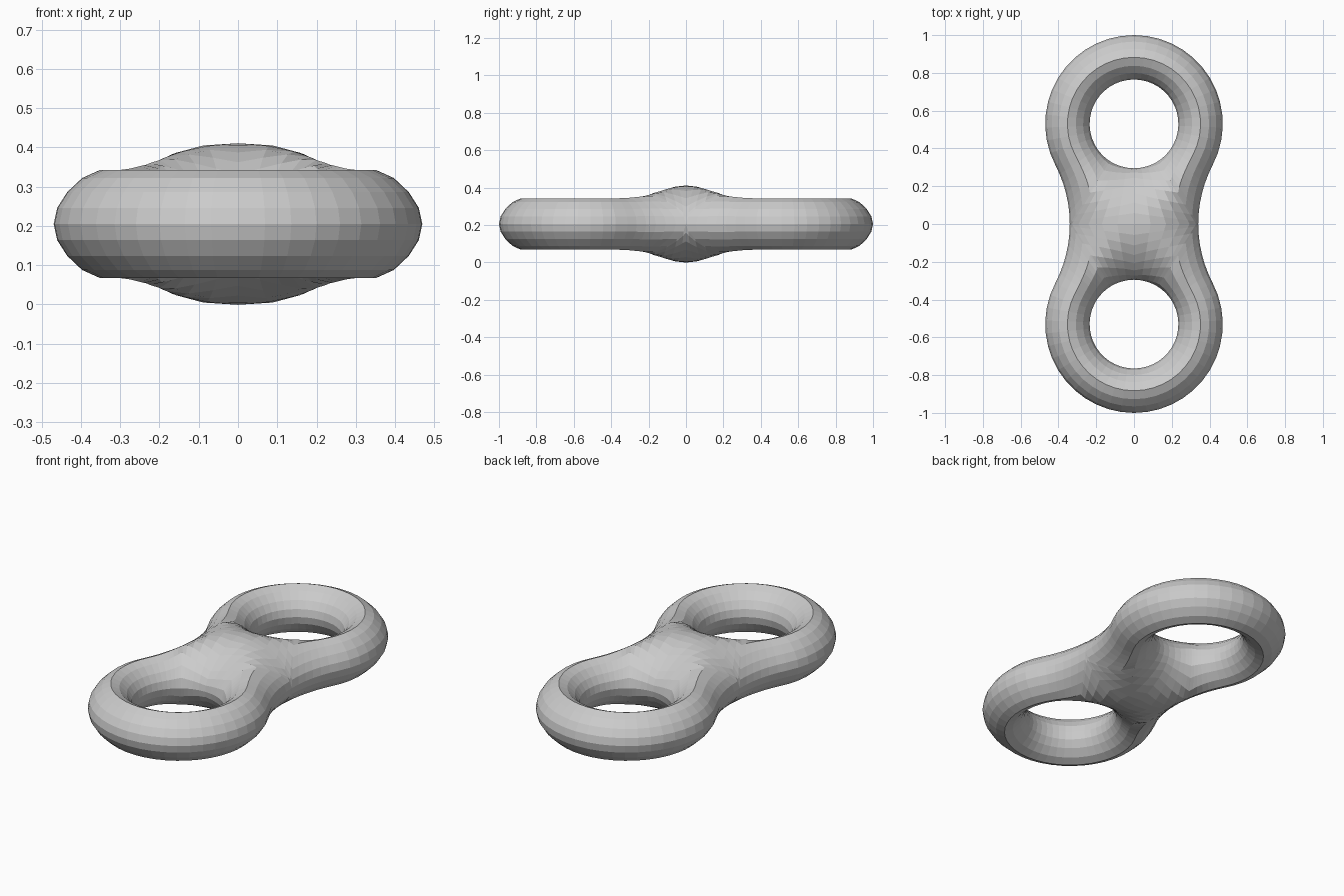
import bpy, bmesh
from math import sin, cos, pi, atan2, hypot, sqrt

if "Cube" in bpy.data.objects:
    bpy.data.objects.remove(bpy.data.objects["Cube"])

CY, R_OUT, R_IN = 0.53, 0.47, 0.235      # ring centre, outer and hole radius
WAIST = 0.34                             # half width at the waist
FX, FR = 1.015, 0.675                    # centre and radius of the concave side arc
HALF_H = 0.205                           # half thickness at the centre
STEPS = 8                                # faces over the top half of the tube
TAN = atan2(CY, FX)


def half_height(x, y):
    """Blend distances to the holes and outline into a rounded thickness."""
    d = [hypot(x, y - CY) - R_IN, hypot(x, y + CY) - R_IN]
    if y < CY - abs(x) * CY / FX:
        d += [hypot(x - FX, y) - FR, hypot(x + FX, y) - FR]
    else:
        d.append(R_OUT - hypot(x, y - CY))
    if min(d) < 1e-5:
        return 0.0
    r = sum(v ** -4 for v in d) ** -0.25
    return sqrt(0.191 * r)


# Outer ends of the rays for one quarter: end arc, concave side, then midline
outer = []
for i in range(15):
    a = pi / 2 - (pi / 2 + TAN) * i / 14
    outer.append((R_OUT * cos(a), CY + R_OUT * sin(a), 0))
for i in range(1, 7):
    a = pi - TAN + TAN * i / 6
    outer.append((FX + FR * cos(a), FR * sin(a), 0))
outer[-1] = (WAIST, 0, 0)
for i in range(1, 7):
    x = WAIST * cos(pi / 2 * i / 6)
    outer.append((x, 0, 1 - x / WAIST))
outer[0] = (0, CY + R_OUT, 0)
outer[-1] = (0, 0, 1)

# One eighth of the body, lofted from the hole edge to the outline
bm = bmesh.new()
rows = []
for ox, oy, w in outer:
    a = atan2(oy - CY, ox)
    ix, iy = R_IN * cos(a), CY + R_IN * sin(a)
    row = []
    for j in range(STEPS + 1):
        t = j / STEPS
        s = (1 - w) * 0.5 * (1 - cos(pi * t)) + w * (1 - cos(pi / 2 * t))
        x, y = ix + (ox - ix) * s, iy + (oy - iy) * s
        edge = j == 0 or (j == STEPS and w == 0)
        row.append(bm.verts.new((x, y, 0 if edge else half_height(x, y))))
    rows.append(row)
for p, q in zip(rows, rows[1:]):
    for j in range(STEPS):
        bm.faces.new((p[j], q[j], q[j + 1], p[j + 1]))
for f in bm.faces:
    f.normal_update()
if sum(f.normal.z for f in bm.faces) < 0:
    bmesh.ops.reverse_faces(bm, faces=bm.faces[:])

mesh = bpy.data.meshes.new("double_ring_body")
bm.to_mesh(mesh)
bm.free()
body = bpy.data.objects.new("double_ring_body", mesh)
bpy.context.collection.objects.link(body)
body.location.z = HALF_H

# Mirror across all three planes into the full two-holed body
mir = body.modifiers.new("mirror", 'MIRROR')
mir.use_axis = (True, True, True)
mir.use_clip = True
mir.merge_threshold = 0.0005
